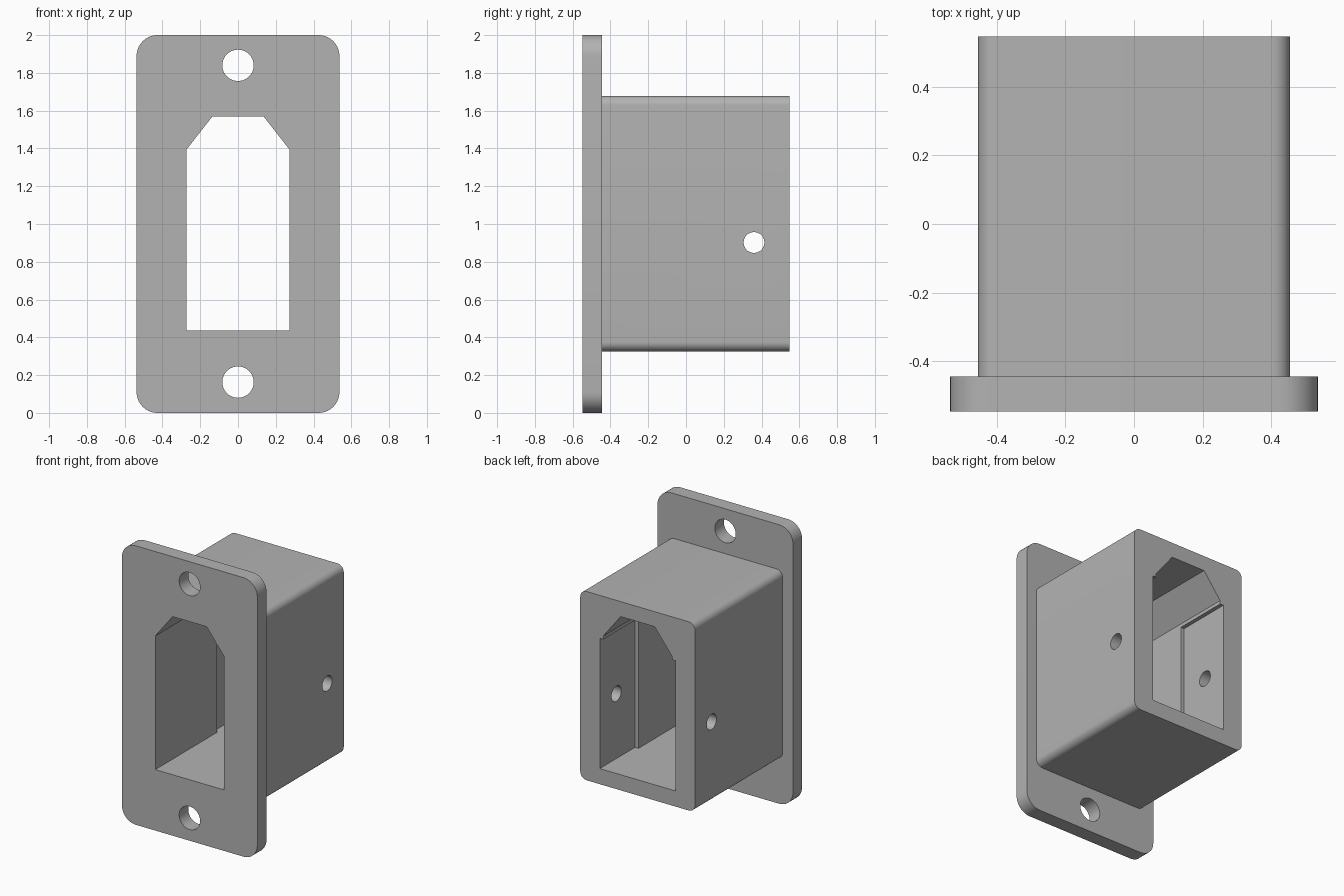
import bpy
import bmesh
from math import sin, cos, pi, radians
from mathutils import Vector

if "Cube" in bpy.data.objects:
    bpy.data.objects.remove(bpy.data.objects["Cube"])

grey = bpy.data.materials.new("plain grey")
grey.use_nodes = True
colour = (0.45, 0.45, 0.45, 1)
grey.diffuse_color = colour
grey.node_tree.nodes["Principled BSDF"].inputs["Base Color"].default_value = colour


def rounded_rect(half_w, z0, z1, r, steps=10):
    """Outline in x and z with rounded corners."""
    corners = [(half_w - r, z1 - r), (r - half_w, z1 - r),
               (r - half_w, z0 + r), (half_w - r, z0 + r)]
    return [(cx + r * cos((q + i / steps) * pi / 2), cz + r * sin((q + i / steps) * pi / 2))
            for q, (cx, cz) in enumerate(corners) for i in range(steps + 1)]


def circle(u, z, r, n=40):
    return [(u + r * cos(2 * pi * i / n), z + r * sin(2 * pi * i / n)) for i in range(n)]


def prism(name, outline, start, end, axis="y"):
    """Extrude an outline along y (drawn in x, z) or along x (drawn in y, z)."""
    def place(u, z):
        return (u, start, z) if axis == "y" else (start, u, z)
    bm = bmesh.new()
    face = bm.faces.new([bm.verts.new(place(u, z)) for u, z in outline])
    moved = bmesh.ops.extrude_face_region(bm, geom=[face])["geom"]
    shift = Vector((0, end - start, 0) if axis == "y" else (end - start, 0, 0))
    bmesh.ops.translate(bm, vec=shift,
                        verts=[v for v in moved if isinstance(v, bmesh.types.BMVert)])
    bmesh.ops.recalc_face_normals(bm, faces=bm.faces)
    mesh = bpy.data.meshes.new(name)
    bm.to_mesh(mesh)
    bm.free()
    mesh.materials.append(grey)
    obj = bpy.data.objects.new(name, mesh)
    bpy.context.collection.objects.link(obj)
    return obj


def combine(target, tool, operation):
    """Apply a boolean and discard the tool."""
    tool.hide_render = True
    mod = target.modifiers.new(operation, "BOOLEAN")
    mod.operation = operation
    mod.solver = "EXACT"
    mod.object = tool
    bpy.context.view_layer.objects.active = target
    bpy.ops.object.modifier_apply(modifier=mod.name)
    bpy.data.objects.remove(tool)


# Mounting flange fused with the box sleeve behind it
housing = prism("socket_housing", rounded_rect(0.537, 0, 2, 0.11), -0.548, -0.445)
sleeve = prism("sleeve", rounded_rect(0.455, 0.325, 1.678, 0.05), -0.5, 0.548)
combine(housing, sleeve, "UNION")

# Through opening with two clipped upper corners
opening = [(-0.272, 0.437), (0.272, 0.437), (0.272, 1.395),
           (0.135, 1.57), (-0.135, 1.57), (-0.272, 1.395)]
combine(housing, prism("opening_cutter", opening, -1, 1), "DIFFERENCE")

# Shallow widened recess in both side walls at the back
recess = [(-0.3, 0.437), (0.3, 0.437), (0.3, 1.37), (-0.3, 1.37)]
combine(housing, prism("recess_cutter", recess, 0.15, 1), "DIFFERENCE")

# Screw holes in the flange
for z in (0.163, 1.84):
    combine(housing, prism("screw_cutter", circle(0, z, 0.083), -1, 0), "DIFFERENCE")

# Cross hole through both sides of the sleeve
combine(housing, prism("pin_cutter", circle(0.36, 0.902, 0.055), -1, 1, "x"), "DIFFERENCE")

# Smooth curves, sharp edges
bpy.ops.object.select_all(action="DESELECT")
housing.select_set(True)
bpy.context.view_layer.objects.active = housing
bpy.ops.object.shade_smooth_by_angle(angle=radians(30))
